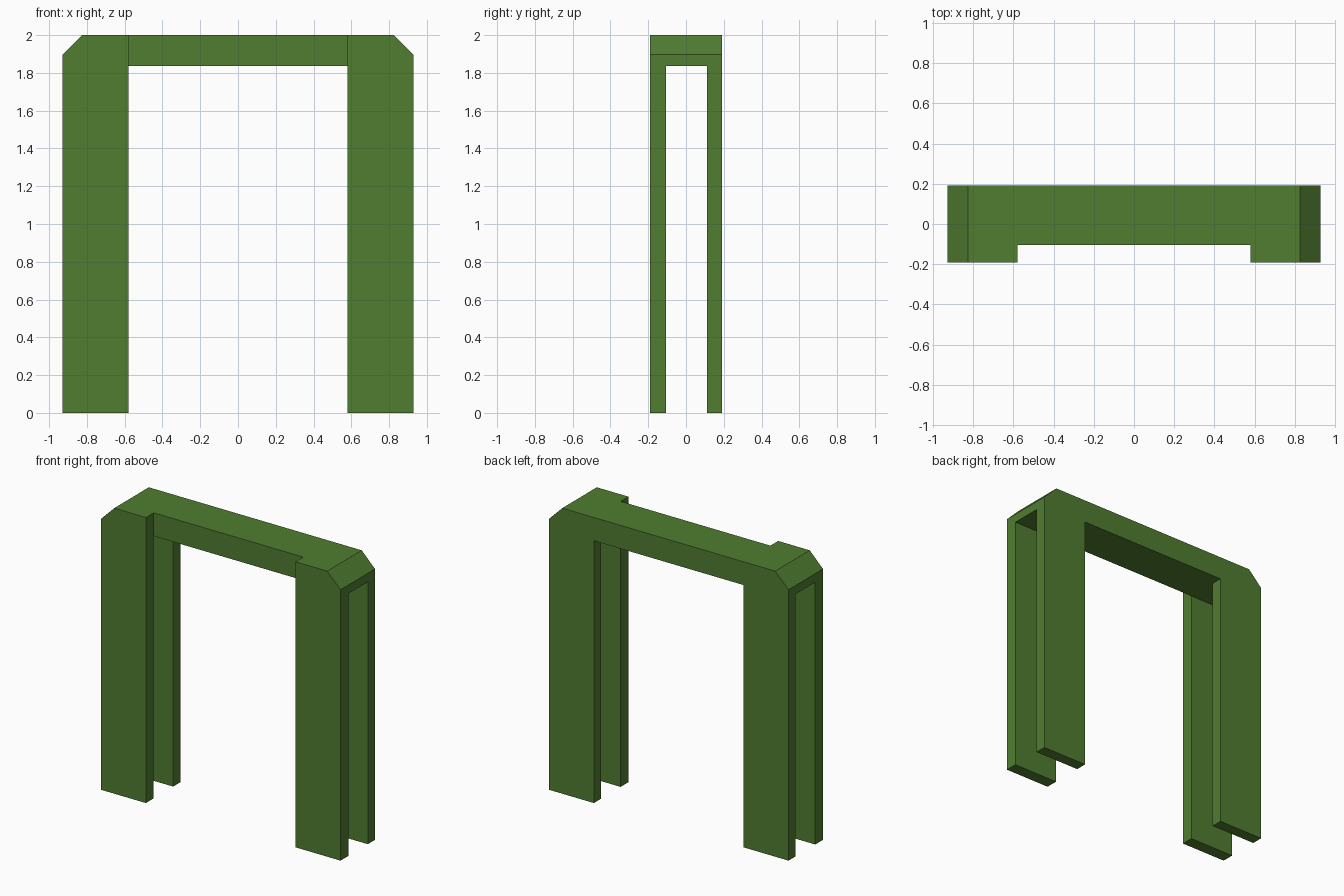
import bpy
import bmesh

cube = bpy.data.objects.get("Cube")
if cube:
    bpy.data.objects.remove(cube, do_unlink=True)

HALF_WIDTH, HALF_DEPTH, HEIGHT = 0.928, 0.191, 2.0
CHAMFER = 0.103
INNER_X = 0.58          # inner sides of the legs
BEAM_BOTTOM = 1.837
SLOT_FRONT, SLOT_BACK = -0.105, 0.111

green = bpy.data.materials.new("leaf_green")
green.use_nodes = True
colour = (0.08, 0.205, 0.03, 1)
green.diffuse_color = colour
green.node_tree.nodes["Principled BSDF"].inputs["Base Color"].default_value = colour


def prism(name, outline, y0, y1):
    """Extrude an x-z outline from y0 to y1."""
    bm = bmesh.new()
    face = bm.faces.new([bm.verts.new((x, y0, z)) for x, z in outline])
    new = bmesh.ops.extrude_face_region(bm, geom=[face])["geom"]
    verts = [v for v in new if isinstance(v, bmesh.types.BMVert)]
    bmesh.ops.translate(bm, verts=verts, vec=(0, y1 - y0, 0))
    bmesh.ops.recalc_face_normals(bm, faces=bm.faces[:])
    mesh = bpy.data.meshes.new(name)
    bm.to_mesh(mesh)
    bm.free()
    mesh.materials.append(green)
    obj = bpy.data.objects.new(name, mesh)
    bpy.context.collection.objects.link(obj)
    return obj


def block(name, half_x, y0, y1, z0, z1):
    return prism(name, [(-half_x, z0), (half_x, z0), (half_x, z1), (-half_x, z1)], y0, y1)


# Gate frame: solid block with chamfered upper corners
right_half = [(HALF_WIDTH, 0), (HALF_WIDTH, HEIGHT - CHAMFER), (HALF_WIDTH - CHAMFER, HEIGHT)]
outline = right_half + [(-x, z) for x, z in reversed(right_half)]
frame = prism("gate_frame", outline, -HALF_DEPTH, HALF_DEPTH)

# Cutters: doorway, side slot between paired legs, recess in front of the beam
cutters = [
    block("doorway_cutter", INNER_X, -1, 1, -1, BEAM_BOTTOM),
    block("side_slot_cutter", 2, SLOT_FRONT, SLOT_BACK, -1, BEAM_BOTTOM),
    block("beam_recess_cutter", INNER_X, -1, SLOT_FRONT, -1, 3),
]
for cutter in cutters:
    cutter.hide_render = True
    mod = frame.modifiers.new(cutter.name, 'BOOLEAN')
    mod.operation = 'DIFFERENCE'
    mod.solver = 'EXACT'
    mod.object = cutter

# Bake the cuts and drop the cutters
bpy.context.view_layer.update()
evaluated = frame.evaluated_get(bpy.context.evaluated_depsgraph_get())
baked = bpy.data.meshes.new_from_object(evaluated)
frame.modifiers.clear()
frame.data = baked
for cutter in cutters:
    bpy.data.objects.remove(cutter, do_unlink=True)
